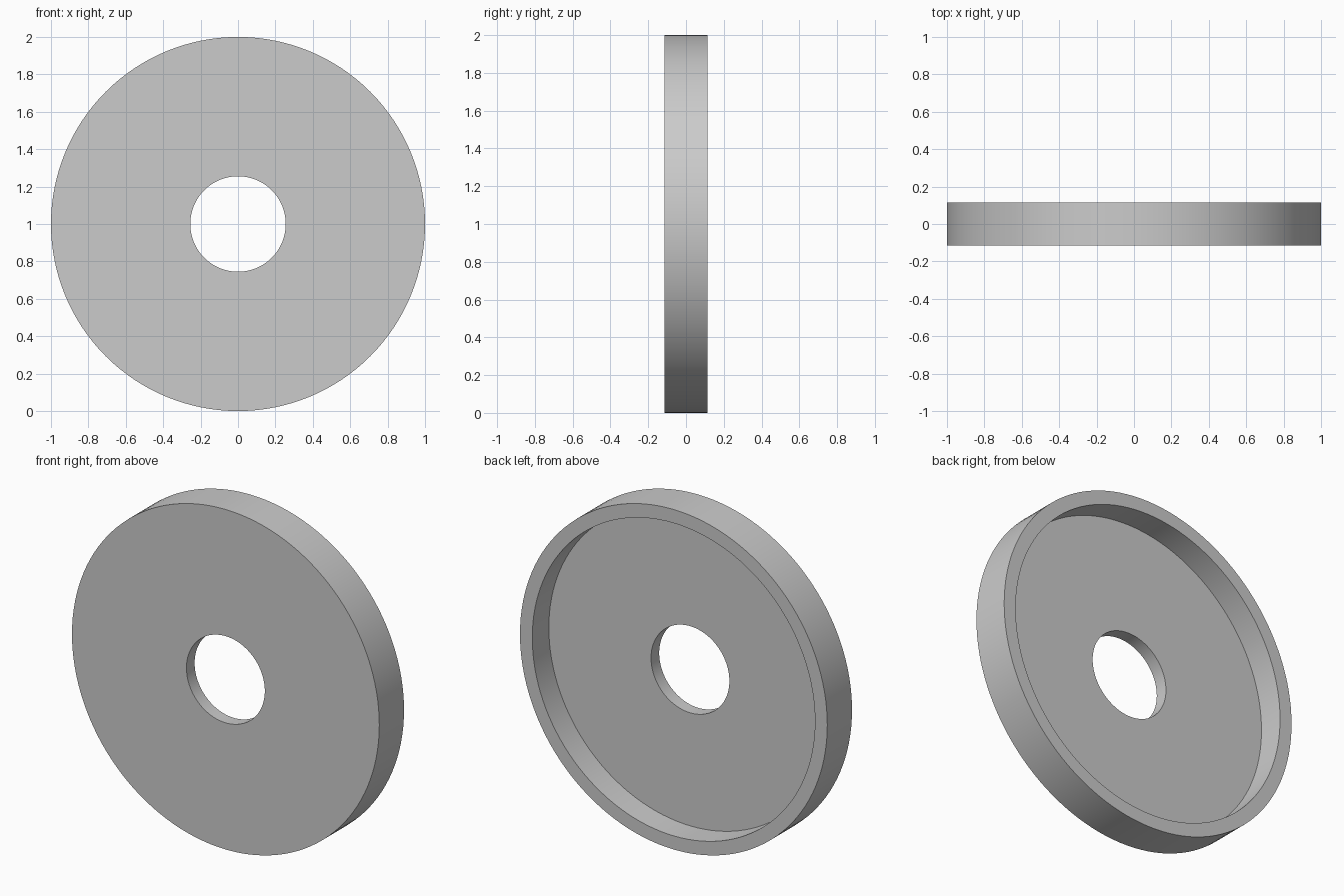
import bpy
import bmesh
import math
from mathutils import Matrix, Vector

cube = bpy.data.objects.get("Cube")
if cube:
    bpy.data.objects.remove(cube, do_unlink=True)

SEGMENTS = 128
OUTER, RIM_INNER, HOLE = 1.0, 0.92, 0.255
FRONT, FLOOR, BACK = -0.115, -0.039, 0.115

grey = bpy.data.materials.new("light grey")
grey.use_nodes = True
colour = (0.6, 0.6, 0.6, 1.0)
grey.diffuse_color = colour
grey.node_tree.nodes["Principled BSDF"].inputs["Base Color"].default_value = colour

# Closed cross-section (radius, y): flat web with a raised rim at the back
profile = [(HOLE, FRONT), (OUTER, FRONT), (OUTER, BACK),
           (RIM_INNER, BACK), (RIM_INNER, FLOOR), (HOLE, FLOOR)]

# Revolve the section around the y axis
bm = bmesh.new()
verts = [bm.verts.new((r, y, 0)) for r, y in profile]
edges = [bm.edges.new((verts[i - 1], verts[i])) for i in range(len(verts))]
bmesh.ops.spin(bm, geom=verts + edges, cent=(0, 0, 0), axis=(0, 1, 0),
               angle=math.tau, steps=SEGMENTS, use_merge=True)
bmesh.ops.remove_doubles(bm, verts=bm.verts[:], dist=0.0001)
bmesh.ops.recalc_face_normals(bm, faces=bm.faces[:])
bmesh.ops.transform(bm, matrix=Matrix.Translation(Vector((0, 0, OUTER))), verts=bm.verts[:])

mesh = bpy.data.meshes.new("rimmed_disc")
bm.to_mesh(mesh)
bm.free()
mesh.materials.append(grey)
disc = bpy.data.objects.new("rimmed_disc", mesh)
bpy.context.collection.objects.link(disc)

# Smooth round walls, keep the corners sharp
bpy.ops.object.select_all(action="DESELECT")
disc.select_set(True)
bpy.context.view_layer.objects.active = disc
bpy.ops.object.shade_smooth_by_angle(angle=math.radians(30))
